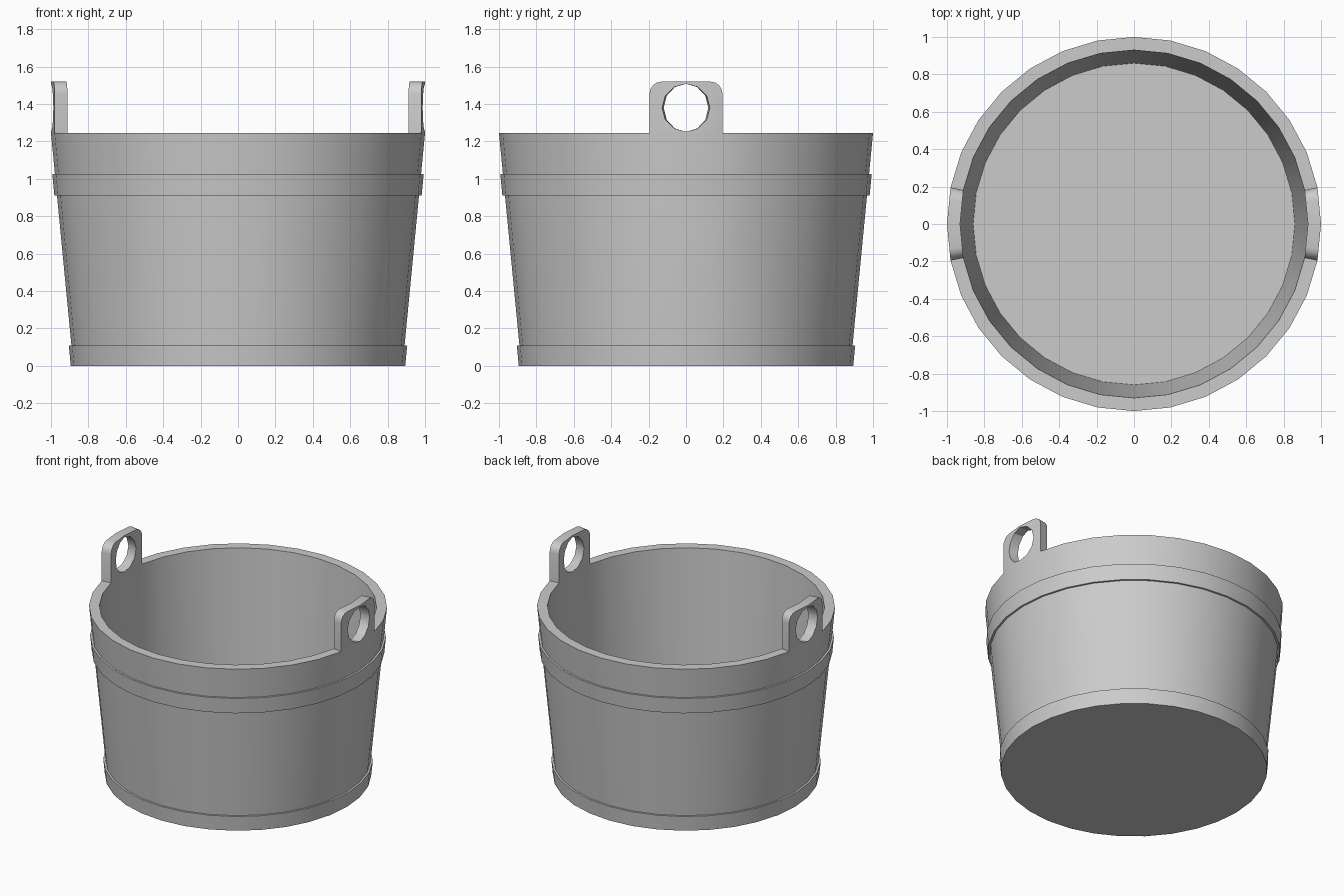
import bpy, bmesh
from math import sin, cos, pi

if "Cube" in bpy.data.objects:
    bpy.data.objects.remove(bpy.data.objects["Cube"])

N = 32                      # sides of the tub
STEP = 2 * pi / N
R_OUT, R_IN = 1.0, 0.93     # rim radii
R_BASE, R_FLOOR = 0.88, 0.86
RIM, FLOOR, TAB_TOP = 1.245, 0.05, 1.52


def ring(bm, r, z):
    return [bm.verts.new((r * cos(i * STEP), r * sin(i * STEP), z)) for i in range(N)]


def bridge(bm, a, b, skip=()):
    for i in range(N):
        if i not in skip:
            j = (i + 1) % N
            bm.faces.new((a[i], a[j], b[j], b[i]))


def finish(bm, name):
    bmesh.ops.remove_doubles(bm, verts=bm.verts, dist=1e-4)
    bmesh.ops.recalc_face_normals(bm, faces=bm.faces)
    mesh = bpy.data.meshes.new(name)
    bm.to_mesh(mesh)
    bm.free()
    obj = bpy.data.objects.new(name, mesh)
    bpy.context.collection.objects.link(obj)
    bpy.context.view_layer.objects.active = obj
    obj.select_set(True)
    bpy.ops.object.shade_smooth_by_angle(angle=pi / 6)
    obj.select_set(False)


def half_tab_profile():
    """Half of a handle tab: (distance from the middle, height)."""
    w, c, hole_z, hole_r = R_OUT * sin(STEP), 0.065, 1.38, 0.128
    pts = [(0, RIM), (w, RIM)]
    pts += [(w - c + c * cos(a * pi / 8), TAB_TOP - c + c * sin(a * pi / 8)) for a in range(5)]
    pts += [(0, TAB_TOP)]
    pts += [(hole_r * sin(a * pi / 6), hole_z + hole_r * cos(a * pi / 6)) for a in range(7)]
    return [(y / w, z) for y, z in pts]


def add_half_tab(bm, sx, sy):
    """Lay the half profile on one facet of the rim, inside and outside."""
    prof = half_tab_profile()

    def sheet(r):
        return [bm.verts.new((sx * r * (1 - s + s * cos(STEP)), sy * r * s * sin(STEP), z))
                for s, z in prof]
    outer, inner = sheet(R_OUT), sheet(R_IN)
    bm.faces.new(outer)
    bm.faces.new(inner)
    n = len(prof)
    for i in range(1, n - 1):       # edges: side, top, then hole wall
        if i == 7:                  # seam on the middle line stays open
            continue
        bm.faces.new((outer[i], outer[i + 1], inner[i + 1], inner[i]))


# tub with the two handle tabs growing out of its rim
bm = bmesh.new()
base, rim_o = ring(bm, R_BASE, 0), ring(bm, R_OUT, RIM)
rim_i, floor = ring(bm, R_IN, RIM), ring(bm, R_FLOOR, FLOOR)
bm.faces.new(base)
bm.faces.new(floor)
bridge(bm, base, rim_o)
bridge(bm, rim_o, rim_i, skip=(0, N - 1, N // 2, N // 2 - 1))
bridge(bm, rim_i, floor)
for sx in (1, -1):
    for sy in (1, -1):
        add_half_tab(bm, sx, sy)
finish(bm, "tub")

# hoops around the tub
slope = (R_OUT - R_BASE) / RIM
for name, z0, z1 in (("lower_hoop", 0.0, 0.11), ("upper_hoop", 0.91, 1.025)):
    bm = bmesh.new()
    loops = [ring(bm, R_BASE + slope * z + d, z)
             for z, d in ((z0, -0.004), (z0, 0.014), (z1, 0.014), (z1, -0.004))]
    for k in range(4):
        bridge(bm, loops[k], loops[(k + 1) % 4])
    finish(bm, name)
